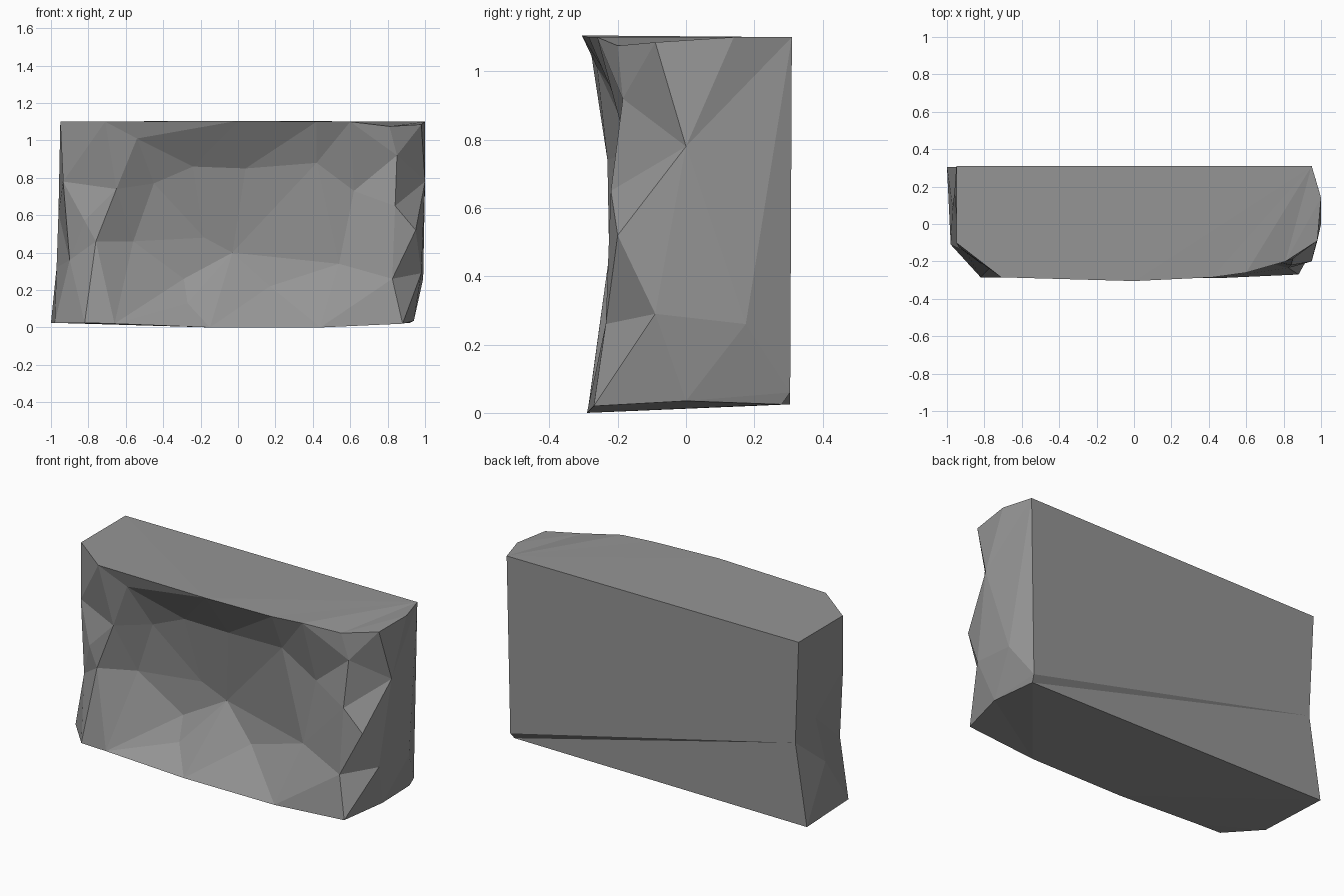
import bpy
import bmesh
from mathutils import Vector
from mathutils.geometry import delaunay_2d_cdt

# Remove the default cube only
cube = bpy.data.objects.get("Cube")
if cube:
    bpy.data.objects.remove(cube, do_unlink=True)

HEIGHT = 1.1
SIDE = 1.6

# Outlines of the flat top and the flat base, from left rear round the front to right rear
top_outline = [
    (-.95, .31, 1.1), (-.95, -.1, 1.1), (-.71, -.285, 1.1), (0, -.305, 1.105),
    (.42, -.285, 1.1), (.6, -.26, 1.1), (.81, -.2, 1.075), (.98, -.09, 1.085),
    (1, .14, 1.1), (.95, .31, 1.1),
]
base_outline = [
    (-1, .305, .025), (-.98, -.11, .025), (-.82, -.285, .025), (-.66, -.285, .02),
    (-.15, -.29, 0), (.44, -.29, 0), (.88, -.27, .02), (.94, 0, .035), (.92, .28, .025),
]

# Chisel points between the outlines, grouped by area of the rock wall
overhang = [
    (-.54, -.26, 1.01), (-.65, -.23, .74), (-.45, -.15, .77),
    (-.24, -.155, .86), (.04, -.145, .85), (.42, -.19, .88),
]
hollow = [
    (-.76, -.225, .46), (-.56, -.13, .46), (-.18, -.08, .48),
    (-.03, -.06, .4), (.62, -.16, .73),
]
foot = [(-.29, -.095, .26), (-.27, -.16, .13), (.17, -.12, .22), (.54, -.165, .34)]
left_end = [
    (-.935, -.125, .78), (-.82, -.21, .57), (-.96, .17, .61),
    (-.9, -.145, .36), (-.97, .09, .32), (-.925, .305, .5),
]
right_end = [
    (.85, -.185, .92), (1, 0, .78), (.84, -.22, .65), (.95, -.2, .52),
    (.825, -.235, .26), (.98, -.09, .29), (.99, .175, .26), (.93, .305, .06),
]


def unwrap(point):
    """Roll the front and both ends out into one flat strip."""
    x, y, z = point
    side = 1 if x > 0 else -1
    if y > .27:
        return Vector((side * SIDE, z))
    if abs(x) > .8:
        return Vector((x + side * (y + .3), z))
    return Vector((x, z))


def flat_rim(outline, level):
    """Unwrapped outline held straight, so the strip has a clean border."""
    return [Vector((unwrap(p).x, level)) for p in outline]


def make_material(name, value):
    mat = bpy.data.materials.new(name)
    mat.use_nodes = True
    colour = (value, value, value, 1)
    mat.diffuse_color = colour
    shader = next(n for n in mat.node_tree.nodes if n.type == 'BSDF_PRINCIPLED')
    shader.inputs["Base Color"].default_value = colour
    return mat


def build_rock(name, material):
    dents = overhang + hollow + foot + left_end + right_end
    points = top_outline + base_outline + dents
    strip = flat_rim(top_outline, HEIGHT) + flat_rim(base_outline, 0)
    strip += [unwrap(p) for p in dents]

    bm = bmesh.new()
    verts = [bm.verts.new(p) for p in points]

    # Faceted wall: front and both ends
    result = delaunay_2d_cdt(strip, [], [], 0, 1e-5)
    triangles, sources = result[2], result[3]
    for tri in triangles:
        bm.faces.new([verts[sources[i][0]] for i in tri])

    # Top, base and plain back
    count = len(top_outline)
    bm.faces.new(verts[:count])
    bm.faces.new(verts[count:count + len(base_outline)])
    bmesh.ops.holes_fill(bm, edges=[e for e in bm.edges if e.is_boundary], sides=0)

    bmesh.ops.triangulate(bm, faces=[f for f in bm.faces if len(f.verts) > 3])
    bmesh.ops.recalc_face_normals(bm, faces=bm.faces)

    mesh = bpy.data.meshes.new(name)
    bm.to_mesh(mesh)
    bm.free()
    mesh.materials.append(material)
    rock = bpy.data.objects.new(name, mesh)
    bpy.context.collection.objects.link(rock)
    return rock


build_rock("rock_wall_block", make_material("stone grey", .3))
